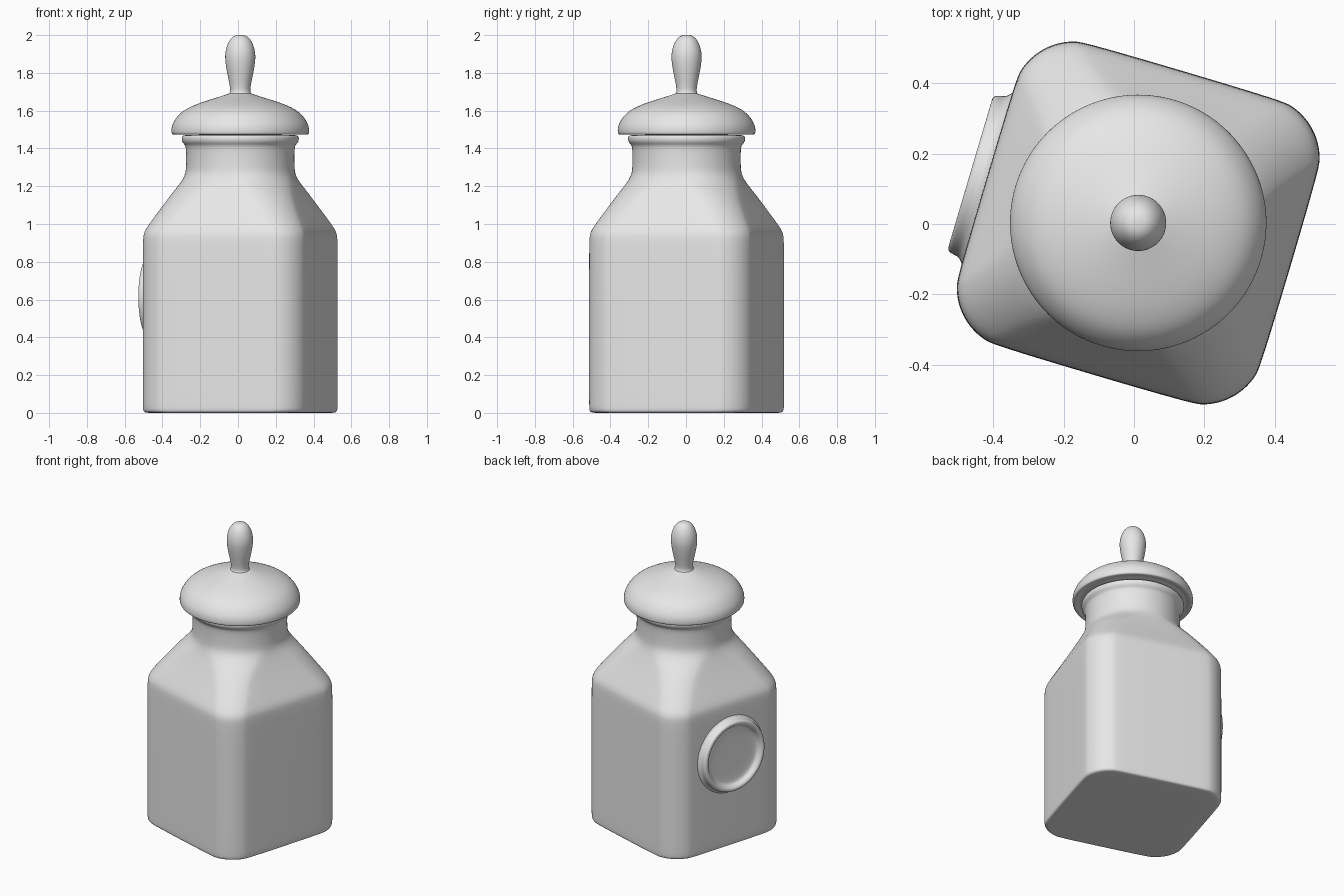
import bpy, bmesh, math
from mathutils import Matrix

cube = bpy.data.objects.get("Cube")
if cube:
    bpy.data.objects.remove(cube, do_unlink=True)

# One plain grey for every part
grey = bpy.data.materials.new("plain grey")
grey.use_nodes = True
grey.diffuse_color = (0.8, 0.8, 0.8, 1)
grey.node_tree.nodes["Principled BSDF"].inputs["Base Color"].default_value = (0.8, 0.8, 0.8, 1)

STEPS = 8  # points per corner


def section(z, half, radius):
    """Points of a rounded square; radius equal to half gives a circle."""
    points = []
    for i in range(4 * STEPS):
        a = math.pi / 2 * (i + 0.5) / STEPS
        mid = math.pi / 2 * (i // STEPS + 0.5)
        off = half - radius
        points.append((math.copysign(off, math.cos(mid)) + radius * math.cos(a),
                       math.copysign(off, math.sin(mid)) + radius * math.sin(a), z))
    return points


def loft(name, sections, matrix):
    """Skin a stack of (z, half width, corner radius) sections and cap it."""
    bm = bmesh.new()
    rings = [[bm.verts.new(p) for p in section(*s)] for s in sections]
    n = 4 * STEPS
    for low, high in zip(rings, rings[1:]):
        for i in range(n):
            j = (i + 1) % n
            bm.faces.new((low[i], low[j], high[j], high[i]))
    bm.faces.new(rings[0][::-1])
    bm.faces.new(rings[-1])
    bmesh.ops.recalc_face_normals(bm, faces=bm.faces)
    for f in bm.faces:
        f.smooth = True
    mesh = bpy.data.meshes.new(name)
    bm.to_mesh(mesh)
    bm.free()
    mesh.materials.append(grey)
    obj = bpy.data.objects.new(name, mesh)
    bpy.context.collection.objects.link(obj)
    obj.matrix_world = matrix
    sub = obj.modifiers.new("smooth", 'SUBSURF')
    sub.levels = sub.render_levels = 2
    return obj


def turned(name, profile, matrix):
    """Round part from (radius, z) points."""
    return loft(name, [(z, r, r) for r, z in profile], matrix)


place = Matrix.Translation((0.012, 0.003, 0)) @ Matrix.Rotation(math.radians(-16.5), 4, 'Z')

# Square jar body blending into a round neck with a lip
loft("jar_body", [
    (0, 0.40, 0.16), (0, 0.435, 0.18), (0.006, 0.449, 0.18), (0.03, 0.451, 0.18),
    (0.15, 0.451, 0.18), (0.88, 0.451, 0.18), (0.95, 0.45, 0.18), (0.99, 0.43, 0.18),
    (1.1, 0.366, 0.19), (1.17, 0.33, 0.22), (1.215, 0.308, 0.26), (1.26, 0.291, 0.288),
    (1.31, 0.288, 0.288), (1.40, 0.288, 0.288), (1.42, 0.295, 0.295), (1.435, 0.311, 0.311),
    (1.46, 0.313, 0.313), (1.47, 0.305, 0.305), (1.472, 0.27, 0.27)], place)

# Domed lid
turned("lid", [
    (0.25, 1.472), (0.30, 1.474), (0.325, 1.482), (0.34, 1.474), (0.36, 1.473), (0.367, 1.48),
    (0.367, 1.505), (0.36, 1.535), (0.325, 1.586), (0.275, 1.617), (0.215, 1.642),
    (0.11, 1.674), (0.06, 1.69), (0.03, 1.70)], place)

# Knob on the lid
turned("knob", [
    (0.07, 1.675), (0.056, 1.692), (0.052, 1.71), (0.06, 1.755), (0.073, 1.815),
    (0.081, 1.87), (0.08, 1.91), (0.068, 1.956), (0.045, 1.99), (0.018, 2.002)], place)

# Round medallion with a raised rim on the right side
facing = place @ Matrix.Translation((0, 0, 0.615)) @ Matrix.Rotation(math.radians(-90), 4, 'Y')
turned("medallion", [
    (0.26, 0.43), (0.26, 0.445), (0.245, 0.455), (0.237, 0.468), (0.236, 0.485), (0.229, 0.497),
    (0.215, 0.499), (0.203, 0.492), (0.193, 0.475), (0.18, 0.467), (0.13, 0.465), (0.04, 0.465)],
    facing)
